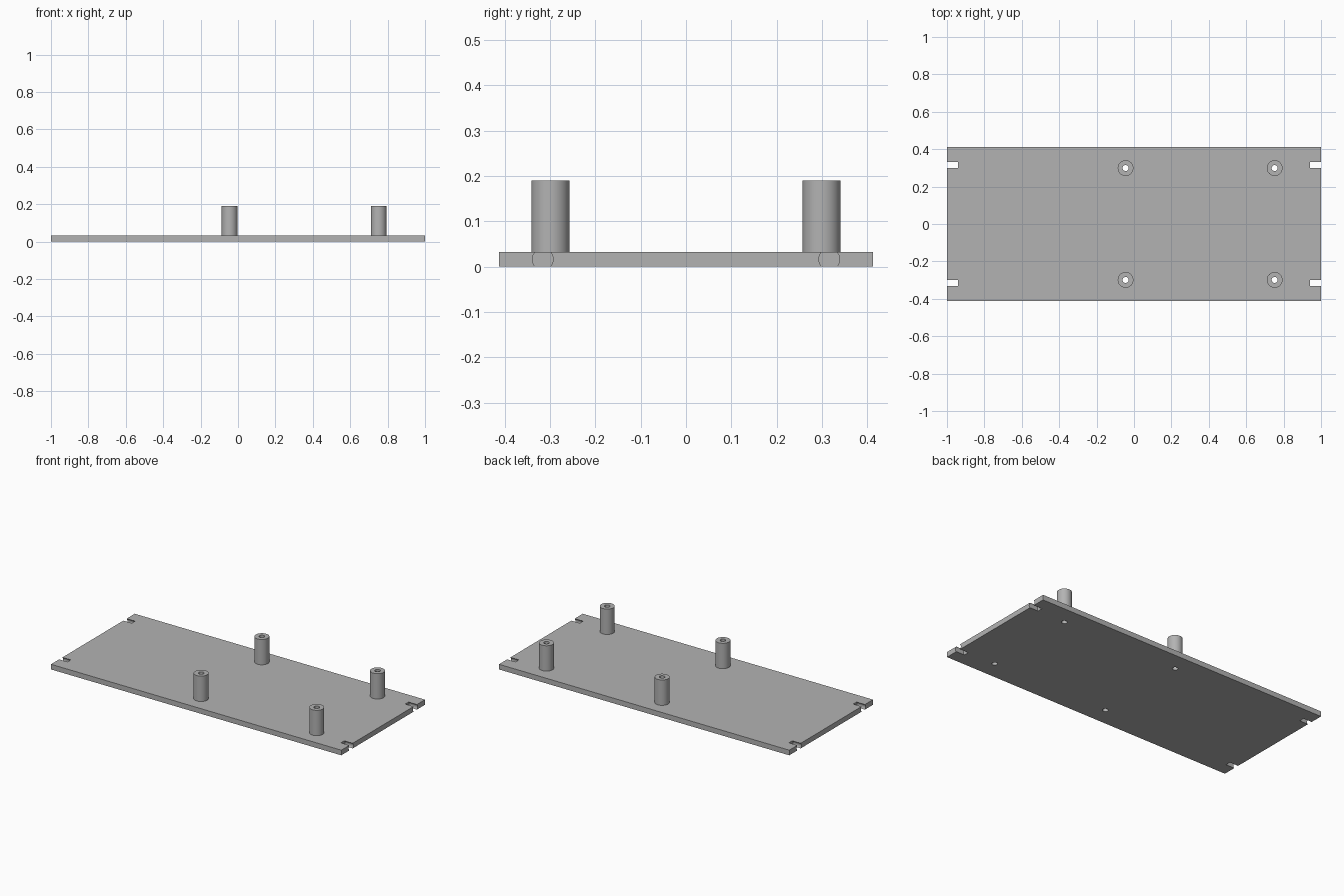
import bpy
import math

cube = bpy.data.objects.get("Cube")
if cube:
    bpy.data.objects.remove(cube, do_unlink=True)

LENGTH, WIDTH, THICK = 2.0, 0.824, 0.032
POST_TOP, POST_R, BORE_R = 0.19, 0.042, 0.016
POST_XS, POST_Y = (-0.045, 0.752), 0.299
NOTCH_Y, NOTCH_R, NOTCH_DEPTH = 0.316, 0.023, 0.058

grey = bpy.data.materials.new("plain_grey")
grey.use_nodes = True
colour = (0.45, 0.45, 0.45, 1)
grey.diffuse_color = colour
grey.node_tree.nodes["Principled BSDF"].inputs["Base Color"].default_value = colour


def cylinder(name, radius, length, centre, along_x=False):
    turn = (0, math.pi / 2, 0) if along_x else (0, 0, 0)
    bpy.ops.mesh.primitive_cylinder_add(
        vertices=48, radius=radius, depth=length, location=centre, rotation=turn)
    obj = bpy.context.object
    obj.name = name
    obj.data.materials.append(grey)
    return obj


def cut(target, cutter):
    cutter.hide_render = True
    cutter.hide_set(True)
    mod = target.modifiers.new(cutter.name, 'BOOLEAN')
    mod.operation = 'DIFFERENCE'
    mod.solver = 'EXACT'
    mod.object = cutter


def finish(obj):
    """Apply the cuts, then smooth the round walls only."""
    bpy.ops.object.select_all(action='DESELECT')
    obj.select_set(True)
    bpy.context.view_layer.objects.active = obj
    for mod in list(obj.modifiers):
        bpy.ops.object.modifier_apply(modifier=mod.name)
    bpy.ops.object.shade_smooth_by_angle(angle=math.radians(30))


# Base plate
bpy.ops.mesh.primitive_cube_add(size=1, location=(0, 0, THICK / 2))
plate = bpy.context.object
plate.name = "base_plate"
plate.scale = (LENGTH, WIDTH, THICK)
bpy.ops.object.transform_apply(location=False, rotation=False, scale=True)
plate.data.materials.append(grey)
parts, cutters = [plate], []

# Hollow standoff posts, bored right through the plate
for x, column in zip(POST_XS, ("middle", "left")):
    for side, row in ((-1, "front"), (1, "back")):
        y = side * POST_Y
        post = cylinder(f"standoff_{row}_{column}", POST_R, POST_TOP - THICK,
                        (x, y, (POST_TOP + THICK) / 2))
        bore = cylinder(f"bore_{row}_{column}", BORE_R, 1, (x, y, 0))
        cut(post, bore)
        cut(plate, bore)
        parts.append(post)
        cutters.append(bore)

# Round-walled notches drilled into both short ends
for end, end_name in ((-1, "right"), (1, "left")):
    for side, row in ((-1, "front"), (1, "back")):
        notch = cylinder(f"notch_{row}_{end_name}", NOTCH_R, 2 * NOTCH_DEPTH,
                         (end * LENGTH / 2, side * NOTCH_Y, THICK / 2), along_x=True)
        cut(plate, notch)
        cutters.append(notch)

for part in parts:
    finish(part)
for cutter in cutters:
    bpy.data.objects.remove(cutter, do_unlink=True)
